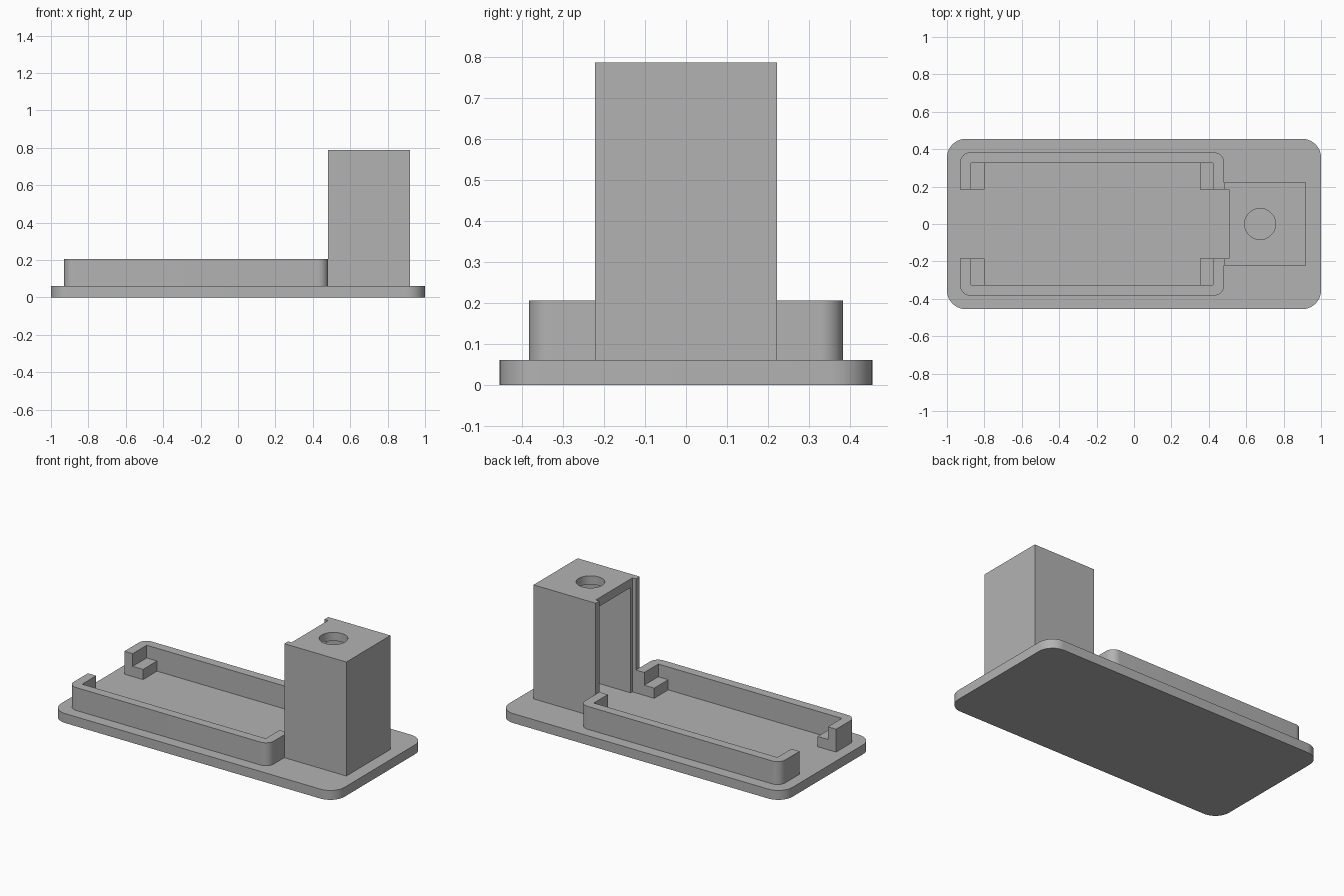
import bpy, bmesh, math
from mathutils import Vector

cube = bpy.data.objects.get("Cube")
if cube:
    bpy.data.objects.remove(cube, do_unlink=True)

GREY = 0.45
mat = bpy.data.materials.new("matte grey")
mat.use_nodes = True
mat.diffuse_color = (GREY, GREY, GREY, 1)
mat.node_tree.nodes["Principled BSDF"].inputs["Base Color"].default_value = (GREY, GREY, GREY, 1)

# Shared dimensions
FLOOR = 0.06          # top of the base plate
RIM = 0.206           # top of the tray walls
REST = 0.125          # top of the corner rests
TOP = 0.787           # top of the tower
GAP = 0.184           # half width of the gap between the tray walls
X0, X1 = -0.93, 0.482  # tray ends
IN0, IN1 = -0.872, 0.423
EDGE, INNER = 0.383, 0.325
TOWER_X, TOWER_Y = 0.92, 0.222


def arc(cx, cy, r, start, steps=10):
    """Quarter circle, counter-clockwise from the start angle in degrees."""
    angles = [math.radians(start + 90 * i / steps) for i in range(steps + 1)]
    return [(cx + r * math.cos(a), cy + r * math.sin(a)) for a in angles]


def prism(name, outline, z0, z1):
    """Extrude a flat outline from z0 to z1."""
    bm = bmesh.new()
    face = bm.faces.new([bm.verts.new((x, y, z0)) for x, y in outline])
    ext = bmesh.ops.extrude_face_region(bm, geom=[face])
    moved = [v for v in ext["geom"] if isinstance(v, bmesh.types.BMVert)]
    bmesh.ops.translate(bm, verts=moved, vec=Vector((0, 0, z1 - z0)))
    bmesh.ops.recalc_face_normals(bm, faces=bm.faces)
    mesh = bpy.data.meshes.new(name)
    bm.to_mesh(mesh)
    bm.free()
    mesh.materials.append(mat)
    obj = bpy.data.objects.new(name, mesh)
    bpy.context.collection.objects.link(obj)
    return obj


def box(name, x0, x1, y0, y1, z0, z1):
    return prism(name, [(x0, y0), (x1, y0), (x1, y1), (x0, y1)], z0, z1)


def activate(obj):
    bpy.ops.object.select_all(action="DESELECT")
    obj.select_set(True)
    bpy.context.view_layer.objects.active = obj


def smooth(obj):
    activate(obj)
    bpy.ops.object.shade_smooth_by_angle(angle=math.radians(30))


def cut(obj, cutter):
    activate(obj)
    mod = obj.modifiers.new("cut", "BOOLEAN")
    mod.operation = "DIFFERENCE"
    mod.solver = "EXACT"
    mod.object = cutter
    bpy.ops.object.modifier_apply(modifier=mod.name)
    bpy.data.objects.remove(cutter, do_unlink=True)


# Base plate with rounded corners
R, HALF = 0.1, 0.455
base = prism("base_plate",
             arc(1 - R, HALF - R, R, 0) + arc(R - 1, HALF - R, R, 90)
             + arc(R - 1, R - HALF, R, 180) + arc(1 - R, R - HALF, R, 270),
             0, FLOOR)
smooth(base)

# Tray walls and corner rests, one set on each side
r = 0.055
for side, s in (("left", 1), ("right", -1)):
    outline = ([(X1, GAP)] + arc(X1 - r, EDGE - r, r, 0) + arc(X0 + r, EDGE - r, r, 90)
               + [(X0, GAP), (IN0, GAP), (IN0, INNER), (IN1, INNER), (IN1, GAP)])
    wall = prism(f"tray_wall_{side}", [(x, s * y) for x, y in outline], FLOOR, RIM)
    smooth(wall)
    for end, a, b in (("outer", IN0, IN0 + 0.073), ("tower", IN1 - 0.07, IN1)):
        box(f"corner_rest_{end}_{side}", a, b, s * GAP, s * INNER, FLOOR, REST)

# Hollow tower: shallow slot in its tray side, cavity behind it, round hole on top
tower = box("tower", X1, TOWER_X, -TOWER_Y, TOWER_Y, FLOOR, TOP)
cut(tower, box("slot_cutter", X1 - 0.1, 0.507, -GAP, GAP, 0, 1))
cut(tower, box("cavity_cutter", X1 - 0.1, TOWER_X - r, r - TOWER_Y, TOWER_Y - r, 0, TOP - r))
hx, hr = 0.674, 0.083
circle = [(hx + hr * math.cos(math.tau * i / 48), hr * math.sin(math.tau * i / 48))
          for i in range(48)]
cut(tower, prism("hole_cutter", circle, TOP - 0.2, 1))
smooth(tower)
